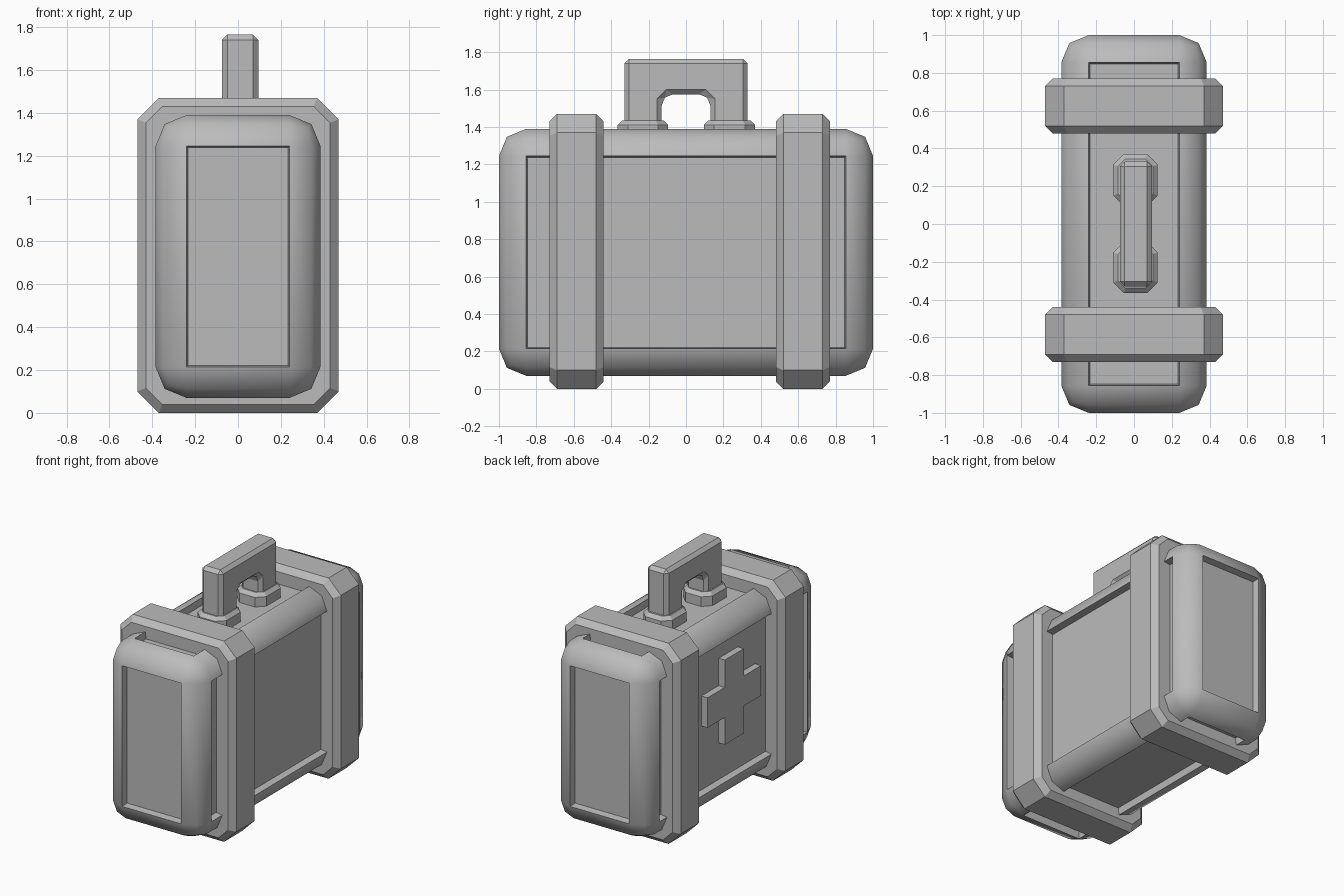
import bpy, bmesh
from mathutils import Vector
from math import radians

if "Cube" in bpy.data.objects:
    bpy.data.objects.remove(bpy.data.objects["Cube"], do_unlink=True)

grey = bpy.data.materials.new("plain grey")
grey.use_nodes = True
colour = (0.5, 0.5, 0.5, 1)
grey.diffuse_color = colour
grey.node_tree.nodes["Principled BSDF"].inputs["Base Color"].default_value = colour


def finish(name, bm, smooth=None):
    bmesh.ops.recalc_face_normals(bm, faces=bm.faces)
    mesh = bpy.data.meshes.new(name)
    bm.to_mesh(mesh)
    bm.free()
    mesh.materials.append(grey)
    obj = bpy.data.objects.new(name, mesh)
    bpy.context.collection.objects.link(obj)
    if smooth:
        bpy.ops.object.select_all(action='DESELECT')
        obj.select_set(True)
        bpy.context.view_layer.objects.active = obj
        bpy.ops.object.shade_smooth_by_angle(angle=radians(smooth))
    return obj


def box(low, high):
    bm = bmesh.new()
    bmesh.ops.create_cube(bm, size=1)
    low, high = Vector(low), Vector(high)
    for v in bm.verts:
        v.co = (low + high) / 2 + v.co * (high - low)
    return bm


def bevel(bm, edges, width, segments=1):
    bmesh.ops.bevel(bm, geom=edges, offset=width, offset_type='OFFSET',
                    segments=segments, profile=0.5, affect='EDGES')


def edges_along(bm, axis):
    return [e for e in bm.edges
            if abs((e.verts[0].co - e.verts[1].co).normalized()[axis]) > 0.99]


def cap_edges(bm, axis, value):
    return [e for e in bm.edges
            if all(abs(v.co[axis] - value) < 0.0001 for v in e.verts)]


def extrude_x(points, x0, x1):
    bm = bmesh.new()
    face = bm.faces.new([bm.verts.new((x0, y, z)) for y, z in points])
    moved = bmesh.ops.extrude_face_region(bm, geom=[face])["geom"]
    if not face.is_valid or len(bm.faces) < len(points) + 2:
        bm.faces.new([v for v in bm.verts if v.co.x == x0][:len(points)])
    for v in moved:
        if isinstance(v, bmesh.types.BMVert):
            v.co.x = x1
    bmesh.ops.recalc_face_normals(bm, faces=bm.faces)
    return bm


# Rounded case with a sunken panel on each side
bm = box((-0.385, -1, 0.07), (0.385, 1, 1.39))
bevel(bm, bm.edges[:], 0.145, 2)
bm.normal_update()
panels = [f for f in bm.faces if max(abs(c) for c in f.normal) > 0.999]
bmesh.ops.inset_individual(bm, faces=panels, thickness=0.01, depth=-0.05)
finish("case_body", bm, 60)

# Chamfered bands around the case
for name, y0, y1 in (("front_band", -0.73, -0.44), ("back_band", 0.48, 0.77)):
    bm = box((-0.47, y0, 0), (0.47, y1, 1.47))
    bevel(bm, edges_along(bm, 1), 0.1)
    bevel(bm, cap_edges(bm, 1, y0) + cap_edges(bm, 1, y1), 0.04)
    finish(name, bm)

# Handle feet
for name, y0, y1 in (("front_handle_foot", -0.365, -0.095),
                     ("back_handle_foot", 0.095, 0.37)):
    bm = box((-0.11, y0, 1.31), (0.125, y1, 1.435))
    bevel(bm, edges_along(bm, 2), 0.055)
    bevel(bm, cap_edges(bm, 2, 1.435), 0.025)
    finish(name, bm)

# Arched handle
half = [(0.33, 1.36), (0.33, 1.765)]
hole = [(0.095, 1.575), (0.13, 1.54), (0.13, 1.36)]
arch = half + [(-y, z) for y, z in reversed(half)]
arch += [(-y, z) for y, z in reversed(hole)] + hole
bm = extrude_x(arch, -0.075, 0.095)
bevel(bm, bm.edges[:], 0.025)
finish("handle", bm)

# Raised cross on the right panel
a, b = 0.11, 0.31
quarter = [(b, -a), (b, a), (a, a)]
cross = []
for turn in range(4):
    cross += quarter
    quarter = [(-z, y) for y, z in quarter]
finish("cross", extrude_x([(y - 0.01, z + 0.8) for y, z in cross], -0.385, -0.32))
